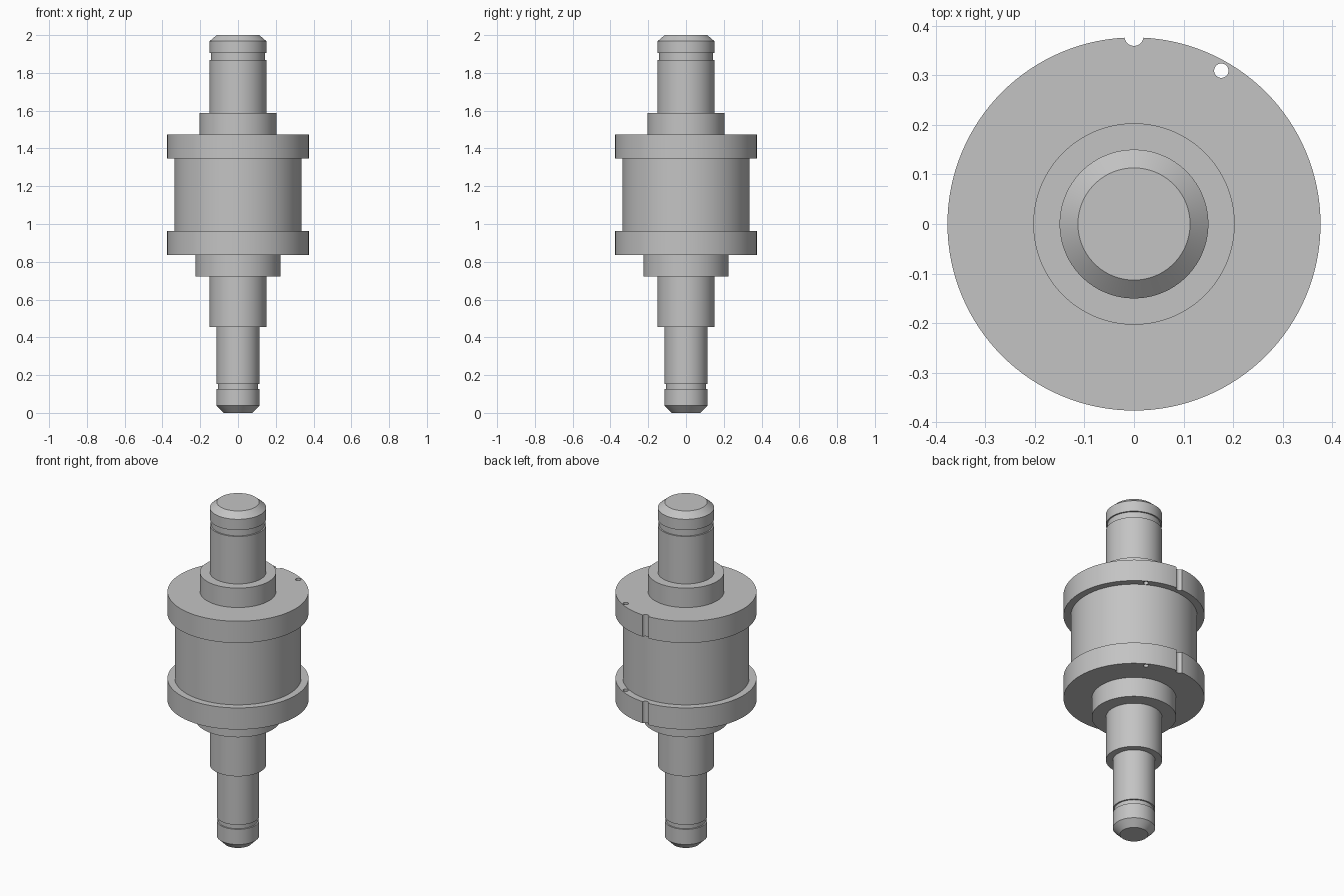
import bpy
import bmesh
import math

cube = bpy.data.objects.get("Cube")
if cube:
    bpy.data.objects.remove(cube)

SEGMENTS = 128

steel = bpy.data.materials.new("light_grey_steel")
steel.use_nodes = True
steel.diffuse_color = (0.55, 0.55, 0.55, 1)
steel.node_tree.nodes["Principled BSDF"].inputs["Base Color"].default_value = (0.55, 0.55, 0.55, 1)


def lathe(name, profile, segments=SEGMENTS, centre=(0, 0)):
    """Closed solid turned from (radius, height) points listed bottom to top."""
    bm = bmesh.new()
    angles = [2 * math.pi * i / segments for i in range(segments)]
    rings = [[bm.verts.new((r * math.cos(a), r * math.sin(a), z)) for a in angles]
             for r, z in profile]
    for low, high in zip(rings, rings[1:]):
        for i in range(segments):
            j = (i + 1) % segments
            bm.faces.new((low[i], low[j], high[j], high[i]))
    bm.faces.new(rings[0][::-1])
    bm.faces.new(rings[-1])
    mesh = bpy.data.meshes.new(name)
    bm.to_mesh(mesh)
    bm.free()
    mesh.materials.append(steel)
    obj = bpy.data.objects.new(name, mesh)
    obj.location = (*centre, 0)
    bpy.context.collection.objects.link(obj)
    return obj


def select_only(obj):
    bpy.ops.object.select_all(action="DESELECT")
    obj.select_set(True)
    bpy.context.view_layer.objects.active = obj


def smooth(obj):
    select_only(obj)
    bpy.ops.object.shade_smooth_by_angle(angle=math.radians(25))


def cut(obj, radius, centre):
    """Drill a vertical round hole right through the object."""
    cutter = lathe("cutter", [(radius, 0.5), (radius, 1.8)], 32, centre)
    cutter.hide_render = True
    mod = obj.modifiers.new("hole", "BOOLEAN")
    mod.operation = "DIFFERENCE"
    mod.solver = "EXACT"
    mod.object = cutter
    select_only(obj)
    bpy.ops.object.modifier_apply(modifier=mod.name)
    bpy.data.objects.remove(cutter)


# Upper shaft: collar, shaft, retaining groove, chamfered tip
smooth(lathe("upper_shaft", [
    (0.203, 1.46), (0.203, 1.588), (0.15, 1.588), (0.15, 1.867), (0.142, 1.867),
    (0.142, 1.904), (0.15, 1.904), (0.15, 1.968), (0.113, 2.0)]))

# Lower shaft: chamfered tip, retaining groove, two steps, collar
smooth(lathe("lower_shaft", [
    (0.075, 0), (0.113, 0.038), (0.113, 0.127), (0.105, 0.127), (0.105, 0.153),
    (0.113, 0.153), (0.113, 0.456), (0.15, 0.456), (0.15, 0.721), (0.225, 0.721),
    (0.225, 0.85)]))

# Drum between the flanges
smooth(lathe("drum", [(0.337, 0.95), (0.337, 1.36)]))

# Flanges, each with a rim notch and a pin hole at the back
for name, low, high in (("lower_flange", 0.837, 0.964), ("upper_flange", 1.346, 1.474)):
    flange = lathe(name, [(0.376, low), (0.376, high)])
    cut(flange, 0.019, (0, 0.378))
    cut(flange, 0.0145, (0.176, 0.309))
    smooth(flange)
